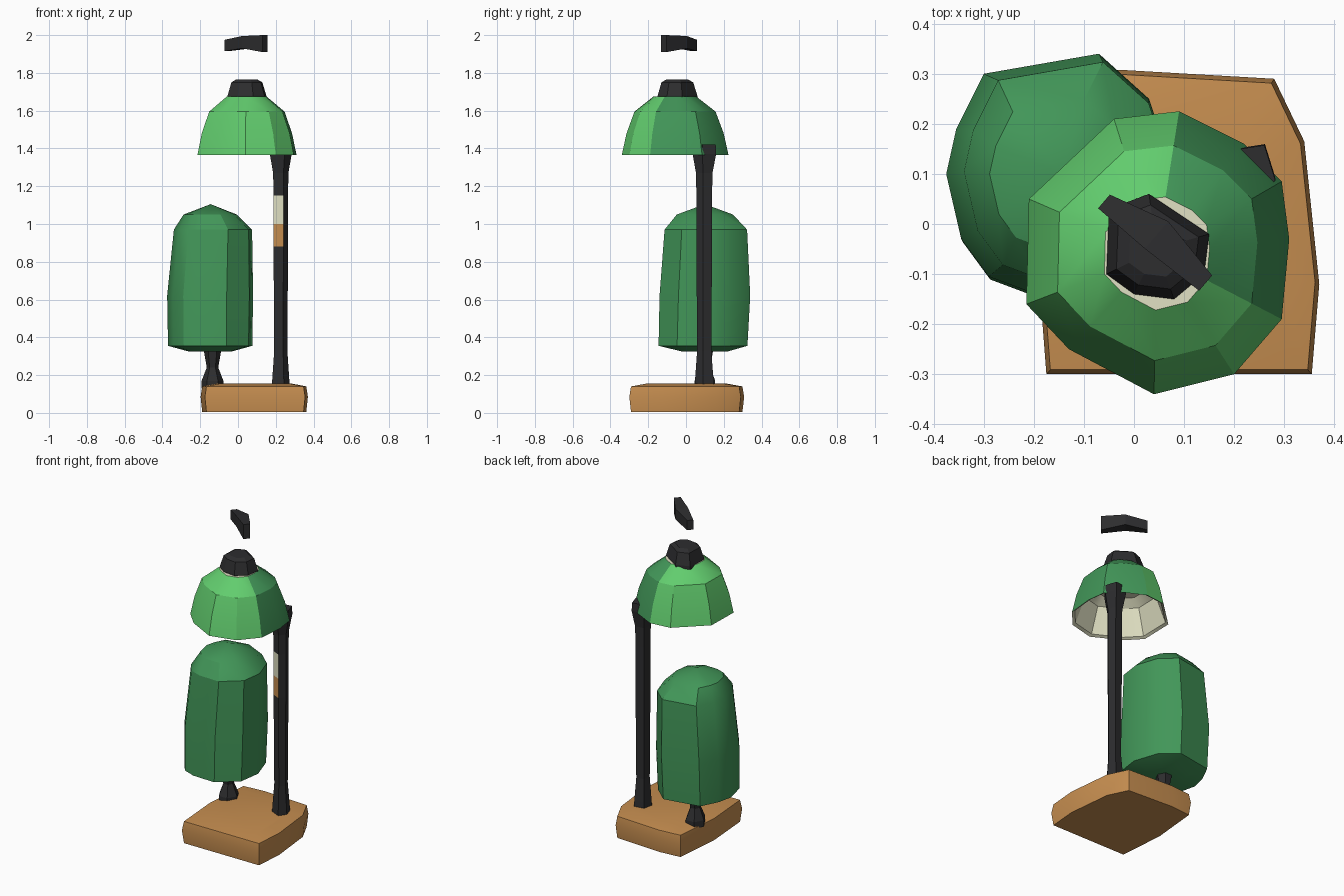
import bpy, bmesh, math
from mathutils import Vector

if "Cube" in bpy.data.objects:
    bpy.data.objects.remove(bpy.data.objects["Cube"])


def mat(name, *c):
    m = bpy.data.materials.new(name)
    m.diffuse_color = (*c, 1)
    m.use_nodes = True
    m.node_tree.nodes["Principled BSDF"].inputs["Base Color"].default_value = m.diffuse_color
    return m


BRIGHT = mat("bright_green", .122, .61, .156)
GREEN = mat("dark_green", .054, .305, .098)
WOOD = mat("wood_brown", .565, .27, .08)
BLACK = mat("charcoal", .026, .026, .028)
CREAM = mat("cream", .753, .753, .546)


def ring(outline, c, z, s=1.0, dx=0.0, dy=0.0):
    """Scaled copy of a plan outline at height z."""
    return [Vector((c[0] + (x - c[0]) * s + dx, c[1] + (y - c[1]) * s + dy, z)) for x, y in outline]


def loft(name, rings, mats, rule=None, peak=None, smooth=30):
    """Skin a list of rings, close both ends (or end in a peak)."""
    bm = bmesh.new()
    vs = [[bm.verts.new(p) for p in r] for r in rings]
    n = len(rings[0])
    for a, b in zip(vs, vs[1:]):
        for i in range(n):
            j = (i + 1) % n
            bm.faces.new((a[i], a[j], b[j], b[i]))
    bm.faces.new(vs[0][::-1])
    if peak:
        p = bm.verts.new(peak)
        for i in range(n):
            bm.faces.new((vs[-1][i], vs[-1][(i + 1) % n], p))
    else:
        bm.faces.new(vs[-1])
    bmesh.ops.recalc_face_normals(bm, faces=bm.faces)
    if rule:
        for f in bm.faces:
            f.material_index = rule(f.calc_center_median(), f.normal)
    me = bpy.data.meshes.new(name)
    bm.to_mesh(me)
    bm.free()
    for m in mats:
        me.materials.append(m)
    ob = bpy.data.objects.new(name, me)
    bpy.context.collection.objects.link(ob)
    bpy.ops.object.select_all(action='DESELECT')
    ob.select_set(True)
    bpy.context.view_layer.objects.active = ob
    if smooth:
        bpy.ops.object.shade_smooth_by_angle(angle=math.radians(smooth))
    return ob


# Wooden base slab
slab = [(-.175, -.3), (.355, -.3), (.37, -.12), (.34, .165), (.28, .29),
        (-.03, .308), (-.17, .295), (-.198, .0)]
bc = (.09, 0)
loft("base", [ring(slab, bc, .005, .97), ring(slab, bc, .085), ring(slab, bc, .14, .97),
              ring(slab, bc, .155, .7)], [WOOD])

# Hourglass trunk
hexa = [(-.135 + .055 * math.cos(k * math.pi / 3), .1 + .06 * math.sin(k * math.pi / 3))
        for k in range(6)]
tc = (-.135, .1)
loft("trunk", [ring(hexa, tc, .13, 1.05), ring(hexa, tc, .17, 1.05), ring(hexa, tc, .24, .55),
               ring(hexa, tc, .35, .9)], [BLACK], smooth=0)

# Tall rounded bush
plan = [(-.375, .1), (-.355, .19), (-.3, .3), (-.07, .34), (.03, .25), (.08, .1),
        (.06, -.04), (-.06, -.14), (-.21, -.135), (-.29, -.105), (-.345, -.03)]
pc = (-.147, .1)
loft("bush", [ring(plan, pc, .325, .5), ring(plan, pc, .355, .98, 0, -.01), ring(plan, pc, .62),
              ring(plan, pc, .97, .91, .015, .005), ring(plan, pc, 1.05, .62)],
     [GREEN], peak=(-.145, .1, 1.105))

# Pole with two painted bands on its front-left face
pent = [(.188, .08), (.24, .055), (.265, .09), (.25, .138), (.198, .13)]
oc = (.227, .095)


def pole_rule(c, n):
    if n.y < -.6 and n.x < 0:
        if .88 < c.z < 1.0:
            return 1
        if 1.0 < c.z < 1.15:
            return 2
    return 0


loft("pole", [ring(pent, oc, z, s) for z, s in
              ((.13, 1.25), (.19, 1.15), (.33, .9), (.88, 1), (1.0, 1), (1.15, 1), (1.27, 1.05),
               (1.37, 1.5), (1.42, 1.45))], [BLACK, WOOD, CREAM], pole_rule, smooth=0)

# Lamp shade, hollow, with cream lining
rim = [(-.215, -.16), (-.21, .05), (-.04, .21), (.09, .225), (.22, .16), (.295, .085),
       (.31, -.03), (.295, -.19), (.2, -.3), (.04, -.34), (-.13, -.25)]
sc = (.045, -.06)


def shade_rule(c, n):
    dx, dy = c.x - sc[0], c.y - sc[1]
    if n.z < -.3 and c.z > 1.39:
        return 2
    if n.x * dx + n.y * dy < 0:
        return 2
    return 1 if -42 < math.degrees(math.atan2(dy, dx)) < 82 else 0


loft("lamp_shade", [ring(rim, sc, 1.57, .55), ring(rim, sc, 1.53, .74), ring(rim, sc, 1.375, .94),
                    ring(rim, sc, 1.365), ring(rim, sc, 1.48, .91), ring(rim, sc, 1.595, .76),
                    ring(rim, sc, 1.675, .4)], [BRIGHT, GREEN, CREAM], shade_rule)

# Cap on the shade
cap = [(-.055, -.1), (0, -.14), (.08, -.15), (.14, -.1), (.15, -.02), (.03, .06), (-.05, .03)]
cc = (.045, -.05)
loft("cap", [ring(cap, cc, 1.66), ring(cap, cc, 1.68), ring(cap, cc, 1.75, .8),
             ring(cap, cc, 1.765, .55)], [BLACK], smooth=0)

# Floating curved handle above the cap
side = Vector((.65, .76, 0))
stations = [((-.06, .045), .018, 1.915, 1.975), ((.045, -.022), .036, 1.93, 1.995),
            ((.143, -.118), .02, 1.91, 2.0)]
loft("top_handle", [[Vector((*p, lo)) - side * w, Vector((*p, lo)) + side * w,
                     Vector((*p, hi)) + side * w, Vector((*p, hi)) - side * w]
                    for p, w, lo, hi in stations], [BLACK], smooth=0)
